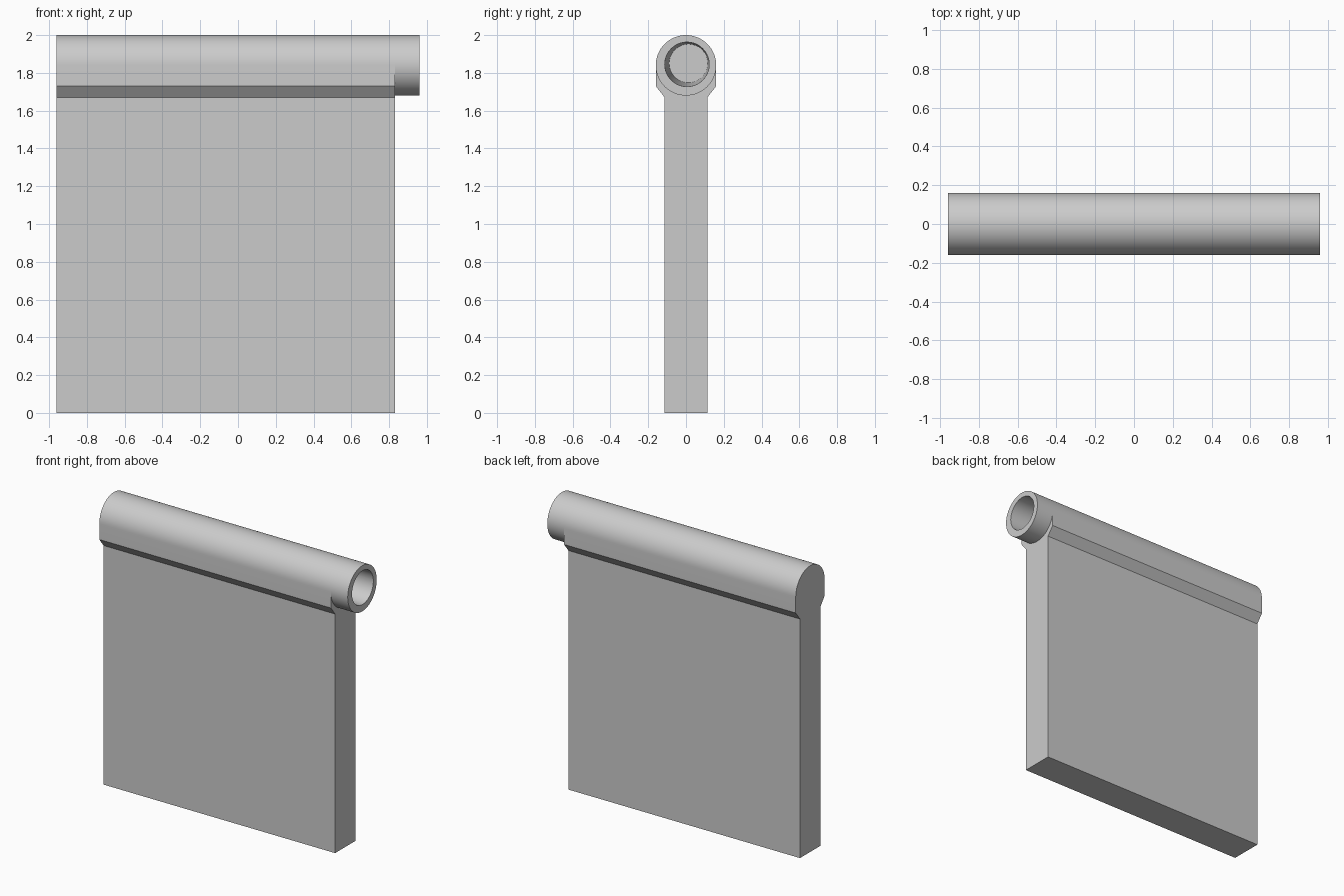
import bpy, bmesh
from math import sin, cos, pi, radians
from mathutils import Vector

cube = bpy.data.objects.get("Cube")
if cube:
    bpy.data.objects.remove(cube, do_unlink=True)

grey = bpy.data.materials.new("plain grey")
grey.use_nodes = True
colour = (0.6, 0.6, 0.6, 1)
grey.diffuse_color = colour
grey.node_tree.nodes["Principled BSDF"].inputs["Base Color"].default_value = colour

LEFT, SHOULDER, RIGHT = -0.96, 0.83, 0.96
AXIS_Z, RADIUS = 1.84, 0.16


def ring(x, cy, cz, r, start=0, end=2 * pi, n=64, closed=True):
    count = n if closed else n + 1
    angles = [start + (end - start) * i / n for i in range(count)]
    return [Vector((x, cy + r * cos(a), cz + r * sin(a))) for a in angles]


def loft(name, first, last):
    """Solid between two matching outlines, capped at both ends."""
    bm = bmesh.new()
    a = [bm.verts.new(p) for p in first]
    b = [bm.verts.new(p) for p in last]
    n = len(a)
    for i in range(n):
        j = (i + 1) % n
        bm.faces.new((a[i], a[j], b[j], b[i]))
    bm.faces.new(a)
    bm.faces.new(b)
    bmesh.ops.recalc_face_normals(bm, faces=bm.faces)
    mesh = bpy.data.meshes.new(name)
    bm.to_mesh(mesh)
    bm.free()
    mesh.materials.append(grey)
    obj = bpy.data.objects.new(name, mesh)
    bpy.context.collection.objects.link(obj)
    return obj


# Slab with flared shoulders and a rounded top
lower = [(-0.16, 1.73), (-0.113, 1.67), (-0.113, 0), (0.113, 0), (0.113, 1.67), (0.16, 1.73)]
outline = ring(LEFT, 0, AXIS_Z, RADIUS, 0, pi, 32, closed=False)
outline += [Vector((LEFT, y, z)) for y, z in lower]
panel = loft("panel", outline, [p + Vector((SHOULDER - LEFT, 0, 0)) for p in outline])

# Round spigot projecting at one end
spigot = loft("spigot", ring(SHOULDER, 0, AXIS_Z, RADIUS), ring(RIGHT, 0, AXIS_Z, RADIUS))

# Slightly tapered blind bore through the spigot into the panel
bore = loft("bore_cutter", ring(0.4, 0.013, 1.85, 0.102), ring(RIGHT + 0.01, 0.005, 1.845, 0.118))
bore.hide_render = True
bore.hide_set(True)

for obj in (panel, spigot):
    cut = obj.modifiers.new("bore", 'BOOLEAN')
    cut.operation, cut.solver, cut.object = 'DIFFERENCE', 'EXACT', bore
    bpy.ops.object.select_all(action='DESELECT')
    bpy.context.view_layer.objects.active = obj
    obj.select_set(True)
    bpy.ops.object.modifier_apply(modifier=cut.name)
    bpy.ops.object.shade_smooth_by_angle(angle=radians(30))
